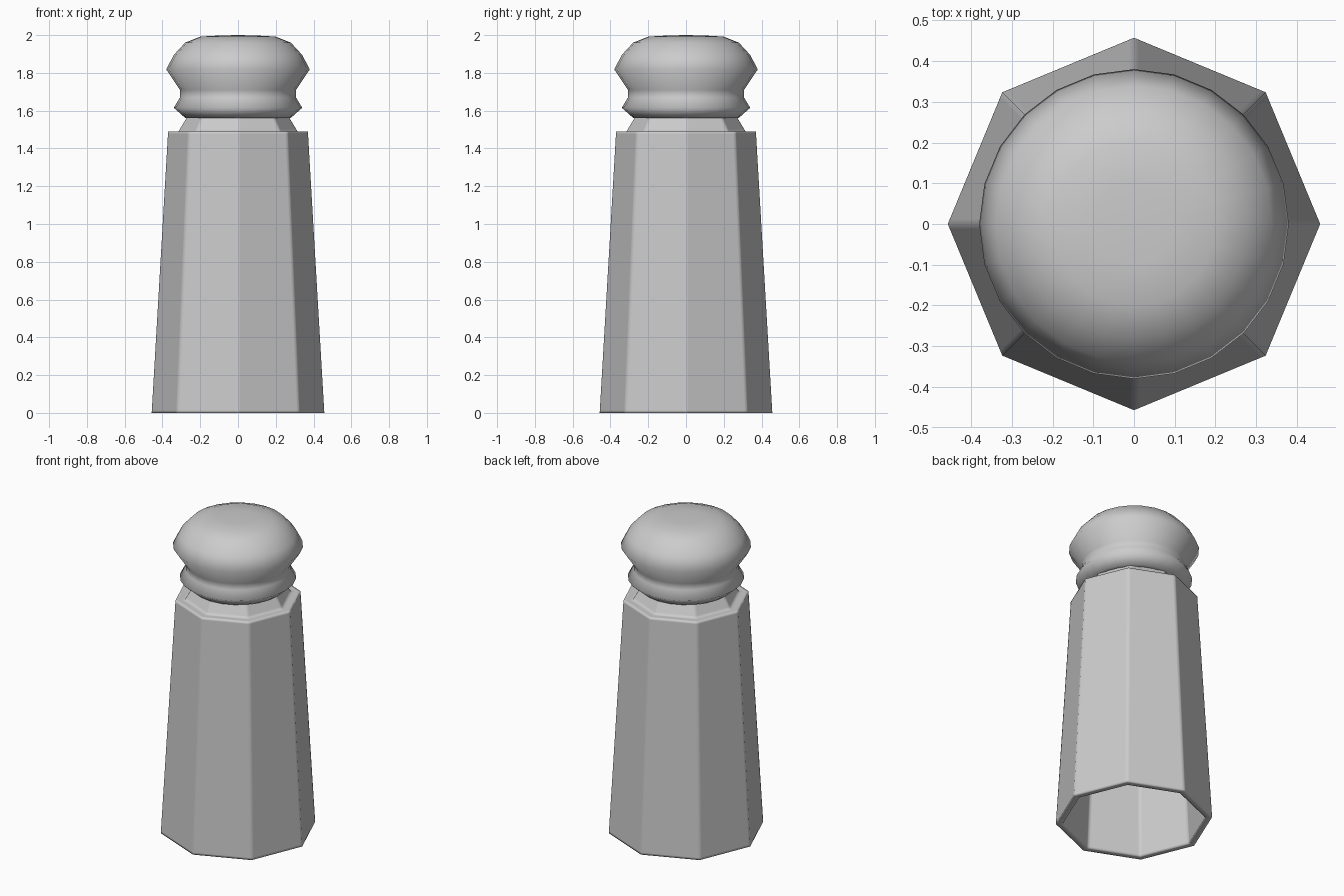
import bpy, bmesh
from math import cos, sin, pi

if "Cube" in bpy.data.objects:
    bpy.data.objects.remove(bpy.data.objects["Cube"])


def lathe(name, profile, sides, closed=False):
    """Revolve (radius, z) points about z; a radius of 0 becomes a pole."""
    bm = bmesh.new()
    rings = []
    for r, z in profile:
        n = 1 if r == 0 else sides
        rings.append([bm.verts.new((r * cos(2 * pi * i / sides),
                                    r * sin(2 * pi * i / sides), z)) for i in range(n)])
    pairs = list(zip(rings, rings[1:]))
    if closed:
        pairs.append((rings[-1], rings[0]))
    for a, b in pairs:
        for i in range(sides):
            j = (i + 1) % sides
            if len(b) == 1:
                bm.faces.new((a[i], a[j], b[0]))
            else:
                bm.faces.new((a[i], a[j], b[j], b[i]))
    for f in bm.faces:
        f.smooth = True
    mesh = bpy.data.meshes.new(name)
    bm.to_mesh(mesh)
    bm.free()
    obj = bpy.data.objects.new(name, mesh)
    bpy.context.collection.objects.link(obj)
    return obj


# Hollow eight-sided body: outer wall, shelf, neck, then back down inside
body = lathe("shaker_body", [
    (0.457, 0), (0.37, 1.49), (0.315, 1.49), (0.27, 1.565), (0.27, 1.66),
    (0.24, 1.66), (0.24, 1.55), (0.335, 1.44), (0.417, 0)], 8, closed=True)

# Support loops along the edges keep corners sharp with soft shading
bevel = body.modifiers.new("edge_loops", 'BEVEL')
bevel.width = 0.015
bevel.segments = 2
bevel.profile = 1.0
bevel.limit_method = 'ANGLE'
bevel.angle_limit = 0.5

# Domed screw cap with a lower ring, open underneath around the neck
lathe("shaker_cap", [
    (0.26, 1.56), (0.28, 1.562), (0.34, 1.615), (0.307, 1.67), (0.307, 1.71),
    (0.38, 1.818), (0.34, 1.895), (0.28, 1.96), (0.2, 1.992), (0.1, 1.998),
    (0, 2.0)], 24)
